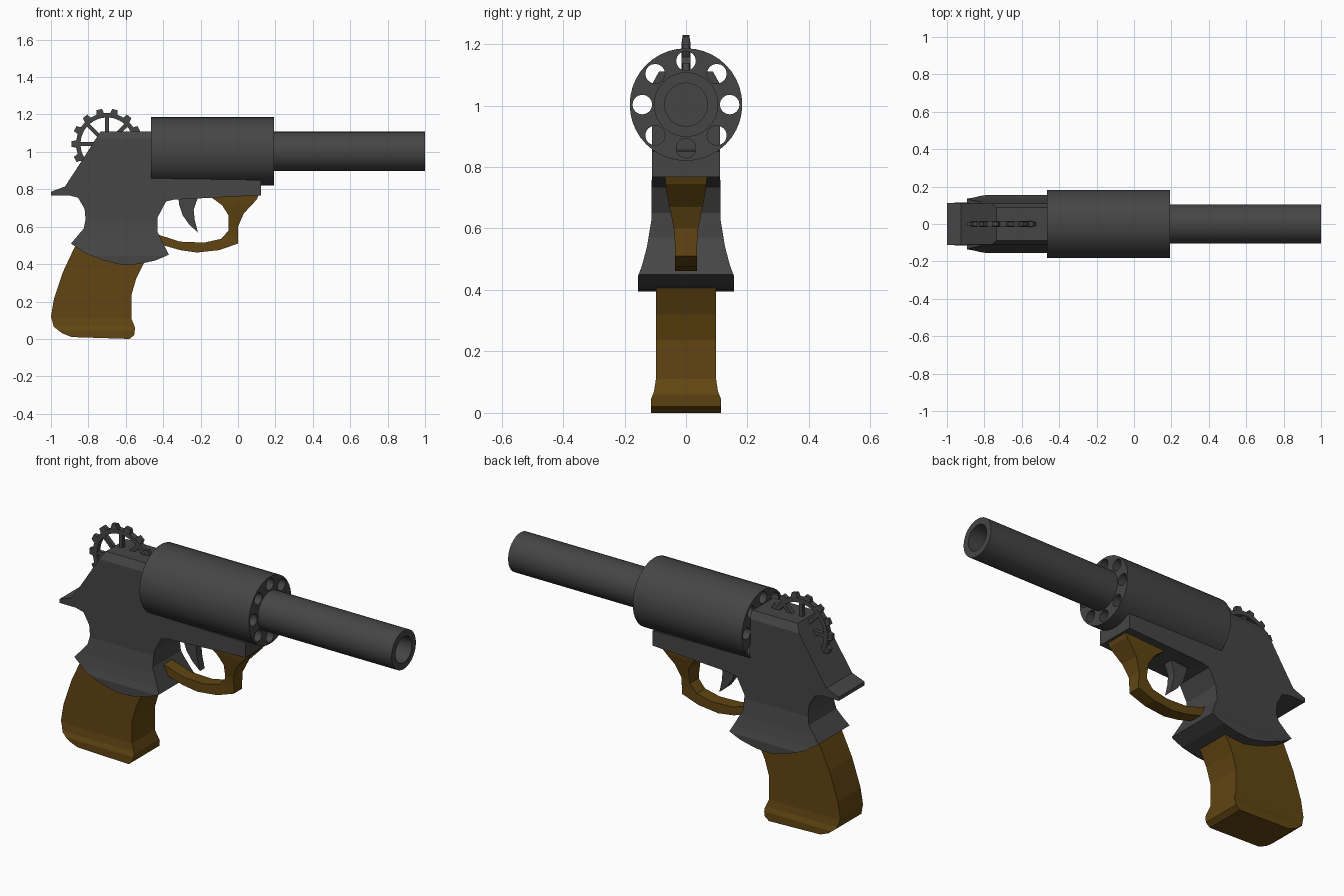
import bpy, bmesh, math
from mathutils import Vector, Matrix

if "Cube" in bpy.data.objects:
    bpy.data.objects.remove(bpy.data.objects["Cube"])


def material(name, rgb):
    m = bpy.data.materials.new(name)
    m.diffuse_color = (*rgb, 1)
    m.use_nodes = True
    m.node_tree.nodes["Principled BSDF"].inputs["Base Color"].default_value = m.diffuse_color
    return m


STEEL = material("dark_steel", (0.06, 0.06, 0.06))
BROWN = material("brown_grip", (0.12, 0.06, 0.006))
AXIS_Z = 1.003


def finish(name, bm, mat, smooth=None):
    bmesh.ops.recalc_face_normals(bm, faces=bm.faces)
    me = bpy.data.meshes.new(name)
    bm.to_mesh(me)
    bm.free()
    me.materials.append(mat)
    ob = bpy.data.objects.new(name, me)
    bpy.context.collection.objects.link(ob)
    bpy.context.view_layer.objects.active = ob
    if smooth:
        bpy.ops.object.select_all(action='DESELECT')
        ob.select_set(True)
        bpy.ops.object.shade_smooth_by_angle(angle=math.radians(smooth))
    return ob


def width_at(z, widths):
    # half-width interpolated over (z, half-width) pairs sorted by z
    if z <= widths[0][0]:
        return widths[0][1]
    for (z0, w0), (z1, w1) in zip(widths, widths[1:]):
        if z <= z1:
            return w0 + (w1 - w0) * (z - z0) / (z1 - z0)
    return widths[-1][1]


def side_profile(name, pts, widths, mat):
    # side outline extruded across y, its width varying with height
    bm = bmesh.new()
    face = bm.faces.new([bm.verts.new((x, -1, z)) for x, z in pts])
    ext = bmesh.ops.extrude_face_region(bm, geom=[face], use_keep_orig=True)
    for v in ext["geom"]:
        if isinstance(v, bmesh.types.BMVert):
            v.co.y = 1
    bmesh.ops.triangulate(bm, faces=[f for f in bm.faces if len(f.verts) > 4])
    for z, _ in widths:
        bmesh.ops.bisect_plane(bm, geom=bm.verts[:] + bm.edges[:] + bm.faces[:],
                               plane_co=(0, 0, z), plane_no=(0, 0, 1), dist=1e-5)
    for v in bm.verts:
        v.co.y *= width_at(v.co.z, widths)
    return finish(name, bm, mat)


def lathe_x(name, profile, n, mat):
    # closed revolve about the barrel axis from (x, radius) points
    bm = bmesh.new()
    rings = [[bm.verts.new((x, r * math.cos(2 * math.pi * i / n),
                            AXIS_Z + r * math.sin(2 * math.pi * i / n)))
              for i in range(n)] for x, r in profile]
    for a, b in zip(rings, rings[1:]):
        for i in range(n):
            bm.faces.new((a[i], a[(i + 1) % n], b[(i + 1) % n], b[i]))
    bm.faces.new(rings[0])
    bm.faces.new(rings[-1])
    return finish(name, bm, mat, 30)


# Barrel with bore
lathe_x("barrel", [(0.15, 0.105), (1.0, 0.105), (1.0, 0.07), (0.2, 0.07)], 40, STEEL)

# Rotating cylinder with eight through chambers
drum = lathe_x("cylinder_drum", [(-0.466, 0.183), (0.193, 0.183)], 40, STEEL)
bm = bmesh.new()
for i in range(8):
    a = i * math.pi / 4
    loc = Vector((-0.13, 0.142 * math.cos(a), AXIS_Z + 0.142 * math.sin(a)))
    bmesh.ops.create_cone(bm, cap_ends=True, segments=16, radius1=0.032, radius2=0.032,
                          depth=1.0, matrix=Matrix.Translation(loc) @ Matrix.Rotation(math.pi / 2, 4, 'Y'))
cutter = finish("chamber_cutter", bm, STEEL)
cutter.hide_render = True
mod = drum.modifiers.new("chambers", 'BOOLEAN')
mod.operation, mod.object, mod.solver = 'DIFFERENCE', cutter, 'EXACT'
bpy.context.view_layer.objects.active = drum
bpy.ops.object.modifier_apply(modifier=mod.name)
bpy.data.objects.remove(cutter)

# Frame with rear spur and flared skirt
side_profile("frame", [
    (-0.735, 1.11), (-0.46, 1.11), (-0.46, 0.858), (0.123, 0.85), (0.123, 0.768),
    (-0.34, 0.745), (-0.385, 0.735), (-0.43, 0.65), (-0.43, 0.57), (-0.37, 0.45),
    (-0.44, 0.42), (-0.53, 0.40), (-0.62, 0.395), (-0.72, 0.42), (-0.82, 0.46),
    (-0.893, 0.51), (-0.825, 0.59), (-0.815, 0.64), (-0.82, 0.695), (-0.855, 0.755),
    (-0.90, 0.767), (-1.0, 0.767), (-1.0, 0.787), (-0.925, 0.815), (-0.84, 0.945)],
    [(0.445, 0.156), (0.48, 0.143), (0.54, 0.127), (0.63, 0.112), (1.07, 0.11), (1.11, 0.088)], STEEL)

# Grip
side_profile("grip", [
    (-0.86, 0.52), (-0.935, 0.36), (-0.985, 0.21), (-1.0, 0.12), (-0.985, 0.065),
    (-0.94, 0.03), (-0.89, 0.01), (-0.58, 0.0), (-0.555, 0.02), (-0.55, 0.06),
    (-0.57, 0.11), (-0.57, 0.235), (-0.545, 0.32), (-0.50, 0.41), (-0.48, 0.52)],
    [(0.045, 0.114), (0.07, 0.104), (0.11, 0.098)], BROWN)

# Trigger guard
side_profile("trigger_guard", [
    (0.115, 0.78), (0.10, 0.745), (0.03, 0.67), (0.0, 0.6), (0.0, 0.51), (-0.1, 0.475),
    (-0.22, 0.462), (-0.31, 0.475), (-0.45, 0.515), (-0.45, 0.565), (-0.31, 0.52),
    (-0.18, 0.515), (-0.09, 0.535), (-0.05, 0.58), (-0.05, 0.66), (-0.085, 0.715),
    (-0.14, 0.755), (-0.16, 0.78)],
    [(0.55, 0.036), (0.6, 0.04), (0.72, 0.064), (0.765, 0.068)], BROWN)

# Trigger
side_profile("trigger", [
    (-0.32, 0.77), (-0.315, 0.72), (-0.295, 0.66), (-0.26, 0.61), (-0.215, 0.57),
    (-0.232, 0.64), (-0.237, 0.69), (-0.21, 0.77)], [(0.57, 0.02), (0.75, 0.025)], STEEL)

# Toothed hammer wheel: ring, tapered teeth and spokes
bm = bmesh.new()
centre = Matrix.Translation((-0.70, 0, 1.042))
N, TEETH, SPOKES = 42, 14, 8
loops = []
for i in range(N):
    a = 2 * math.pi * i / N
    loops.append([bm.verts.new(centre @ Vector((r * math.cos(a), y, r * math.sin(a))))
                  for r, y in ((0.142, -0.015), (0.166, -0.015), (0.166, 0.015), (0.142, 0.015))])
for i in range(N):
    a, b = loops[i], loops[(i + 1) % N]
    for j in range(4):
        bm.faces.new((a[j], b[j], b[(j + 1) % 4], a[(j + 1) % 4]))


def radial_block(angle, r0, r1, w, th, tip=1.0):
    m = centre @ Matrix.Rotation(angle, 4, 'Y')
    for v in bmesh.ops.create_cube(bm, size=1)["verts"]:
        k = tip if v.co.z > 0 else 1
        v.co = m @ Vector((v.co.x * w * k, v.co.y * th * k, r0 if v.co.z < 0 else r1))


for i in range(TEETH):
    radial_block(2 * math.pi * (i + 0.5) / TEETH, 0.155, 0.189, 0.044, 0.03, 0.7)
for i in range(SPOKES):
    radial_block(2 * math.pi * i / SPOKES, 0.0, 0.15, 0.022, 0.022)
finish("hammer_wheel", bm, STEEL)
